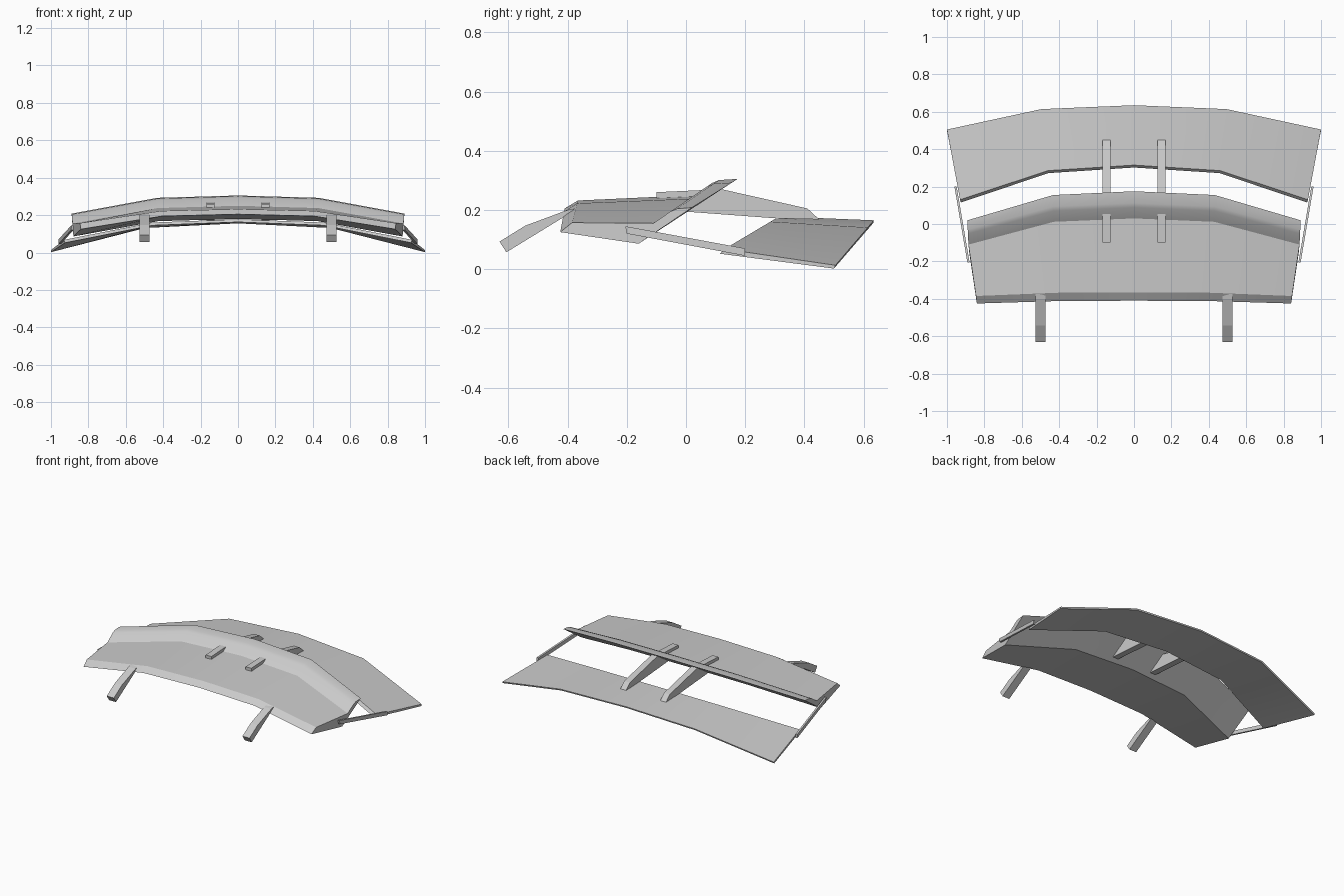
import bpy, bmesh, math
from mathutils import Vector

cube = bpy.data.objects.get("Cube")
if cube:
    bpy.data.objects.remove(cube, do_unlink=True)

grey = bpy.data.materials.new("plain_grey")
grey.use_nodes = True
COLOUR = (0.6, 0.6, 0.6, 1)
grey.diffuse_color = COLOUR
grey.node_tree.nodes["Principled BSDF"].inputs["Base Color"].default_value = COLOUR


def finish(name, bm, angle=None):
    bmesh.ops.recalc_face_normals(bm, faces=bm.faces)
    mesh = bpy.data.meshes.new(name)
    bm.to_mesh(mesh)
    bm.free()
    mesh.materials.append(grey)
    obj = bpy.data.objects.new(name, mesh)
    bpy.context.collection.objects.link(obj)
    if angle:
        bpy.ops.object.select_all(action='DESELECT')
        obj.select_set(True)
        bpy.context.view_layer.objects.active = obj
        bpy.ops.object.shade_smooth_by_angle(angle=math.radians(angle))
    return obj


def loft_wing(name, centre, tip, mid_x, mid_t):
    """Bridge tip, shoulder, centre, shoulder and tip sections."""
    mid_c = [Vector((0, y, z)) for y, z in centre]
    tips = [Vector(p) for p in tip]
    mids = []
    for c, t in zip(mid_c, tips):
        p = c.lerp(t, mid_t)
        p.x = t.x * mid_x
        mids.append(p)
    flip = lambda pts: [Vector((-p.x, p.y, p.z)) for p in pts]
    bm = bmesh.new()
    rings = [[bm.verts.new(p) for p in s]
             for s in (flip(tips), flip(mids), mid_c, mids, tips)]
    n = len(centre)
    for a, b in zip(rings, rings[1:]):
        for i in range(n):
            j = (i + 1) % n
            bm.faces.new((a[i], a[j], b[j], b[i]))
    bm.faces.new(rings[0])
    bm.faces.new(rings[-1])
    return finish(name, bm, 25)


def side_plate(name, outline, x, width, lean=0.0):
    """Extrude a (y, z) outline across x; lean shifts x along y."""
    bm = bmesh.new()
    sides = [[bm.verts.new((x + s * width / 2 + lean * y, y, z))
              for y, z in outline] for s in (-1, 1)]
    n = len(outline)
    for i in range(n):
        j = (i + 1) % n
        bm.faces.new((sides[0][i], sides[0][j], sides[1][j], sides[1][i]))
    for ring in sides:
        bm.faces.new(ring)
    return finish(name, bm)


# Front wing: lip, flat deck, upswept trailing edge, closed underside
loft_wing(
    "front_wing",
    [(-.41, .205), (-.365, .232), (.03, .25), (.088, .291), (.112, .301),
     (.175, .305), (-.02, .18)],
    [(.84, -.425, .125), (.845, -.385, .157), (.885, -.11, .155),
     (.888, -.052, .195), (.889, -.03, .204), (.89, .02, .208),
     (.88, -.16, .086)],
    .485, .13)

# Rear wing: thin tapered blade
loft_wing(
    "rear_wing",
    [(.302, .163), (.315, .178), (.635, .165), (.633, .156)],
    [(.925, .115, .052), (.93, .13, .068), (1, .505, .013), (1, .5, .002)],
    .495, .16)

# Paired parts, mirrored left and right
FIN = [(-.1, .235), (-.1, .26), (.12, .27), (.41, .205), (.45, .168),
       (.3, .172), (-.01, .195)]
STRUT = [(-.205, .145), (-.2, .12), (.2, .045), (.2, .07)]
LEG = [(-.63, .093), (-.607, .057), (-.39, .19), (-.375, .205),
       (-.40, .2), (-.543, .147)]
for side, s in (("left", 1), ("right", -1)):
    side_plate(side + "_fin", FIN, s * .147, .042)
    side_plate(side + "_end_strut", STRUT, s * .92, .012, s * .17)
    side_plate(side + "_front_leg", LEG, s * .5, .052)
